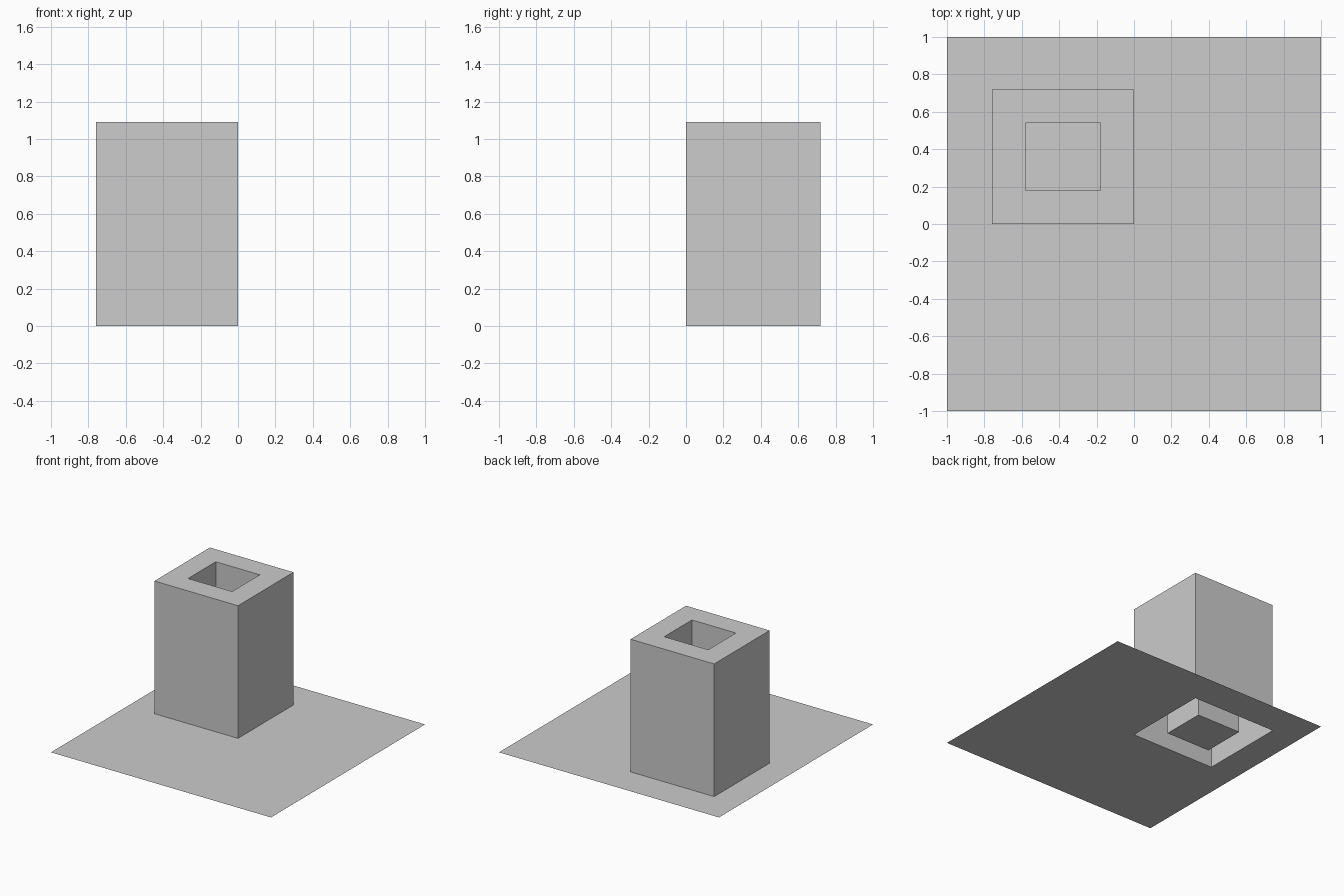
import bpy
import bmesh

# Remove the default cube
cube = bpy.data.objects.get("Cube")
if cube:
    bpy.data.objects.remove(cube, do_unlink=True)

# Single flat material
grey = bpy.data.materials.new("light_grey")
grey.use_nodes = True
colour = (0.604, 0.604, 0.604, 1.0)
grey.diffuse_color = colour
grey.node_tree.nodes["Principled BSDF"].inputs["Base Color"].default_value = colour

# Main dimensions
HEIGHT = 1.09
RIM = 0.18
GROUND = (-1, 1, -1, 1)
OUTER = (-0.76, 0, 0, 0.72)
INNER = (OUTER[0] + RIM, OUTER[1] - RIM, OUTER[2] + RIM, OUTER[3] - RIM)


def rectangle(bm, bounds, z):
    """Anticlockwise loop of four corner vertices."""
    x0, x1, y0, y1 = bounds
    return [bm.verts.new((x, y, z)) for x, y in ((x0, y0), (x1, y0), (x1, y1), (x0, y1))]


def sheet(name, sections, closed=False):
    """Thin surface joining successive rectangles, optionally with a floor."""
    bm = bmesh.new()
    loops = [rectangle(bm, bounds, z) for bounds, z in sections]
    for a, b in zip(loops, loops[1:]):
        for i in range(4):
            j = (i + 1) % 4
            bm.faces.new((a[i], a[j], b[j], b[i]))
    if closed:
        bm.faces.new(loops[-1])
    mesh = bpy.data.meshes.new(name)
    bm.to_mesh(mesh)
    bm.free()
    mesh.materials.append(grey)
    obj = bpy.data.objects.new(name, mesh)
    bpy.context.collection.objects.link(obj)
    return obj


# Flat ground with an opening under the hollow tower
sheet("ground", [(GROUND, 0), (OUTER, 0)])

# Tower walls and the flat rim on top
sheet("tower_walls", [(OUTER, 0), (OUTER, HEIGHT)])
sheet("tower_rim", [(OUTER, HEIGHT), (INNER, HEIGHT)])

# Inner shaft dropping back to a floor at ground level
sheet("inner_shaft", [(INNER, HEIGHT), (INNER, 0)], closed=True)
